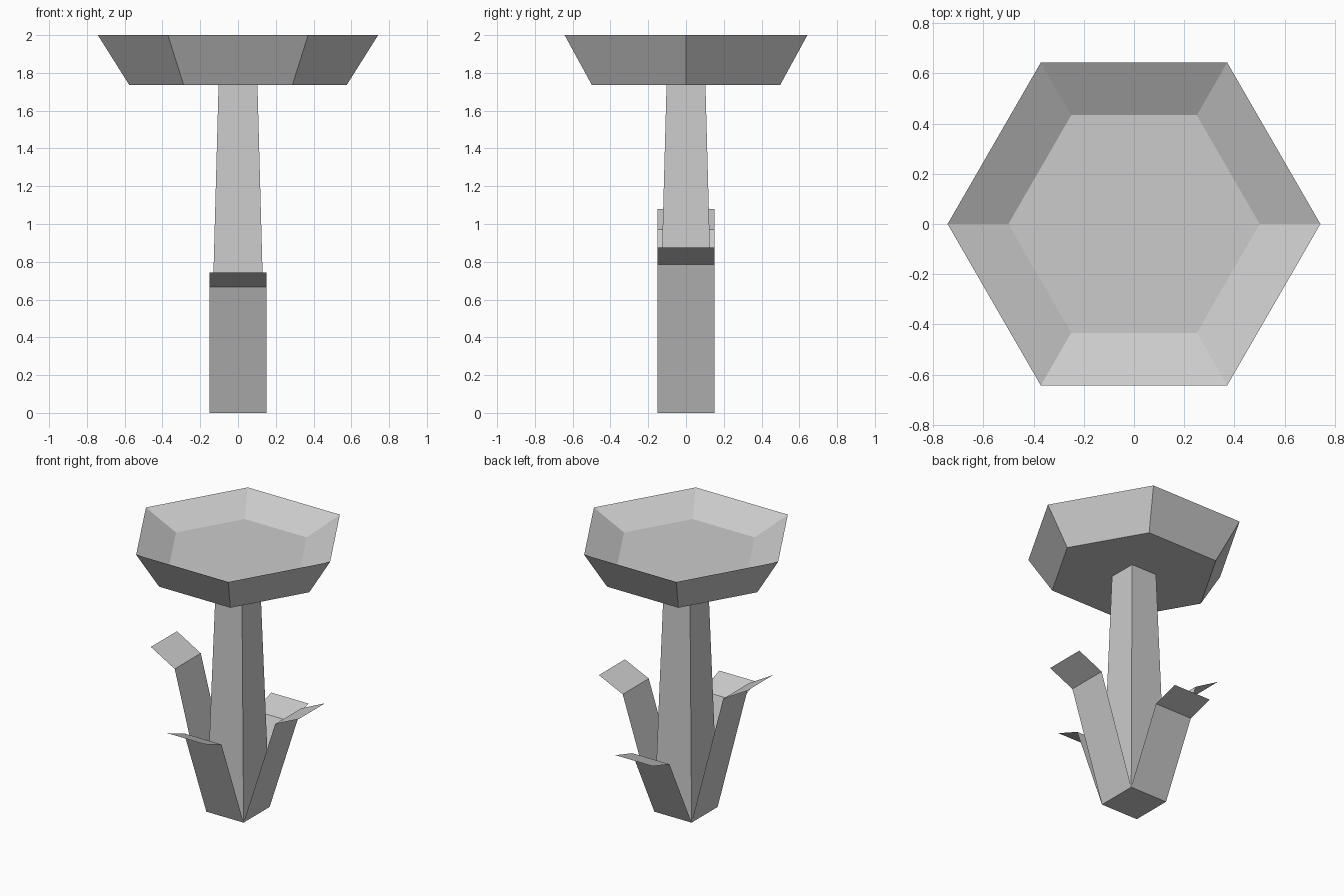
import bpy, bmesh
from math import cos, sin, pi
from mathutils import Matrix

if "Cube" in bpy.data.objects:
    bpy.data.objects.remove(bpy.data.objects["Cube"])


def finish(name, bm):
    mesh = bpy.data.meshes.new(name)
    bm.to_mesh(mesh)
    bm.free()
    obj = bpy.data.objects.new(name, mesh)
    bpy.context.collection.objects.link(obj)
    return obj


def lofted(name, sides, rings, phase=0.0, cap_end=True):
    """Stack of regular polygon rings (radius, z), capped at the ends."""
    bm = bmesh.new()
    loops = [[bm.verts.new((r * cos(phase + 2 * pi * i / sides),
                            r * sin(phase + 2 * pi * i / sides), z))
              for i in range(sides)] for r, z in rings]
    for a, b in zip(loops, loops[1:]):
        for i in range(sides):
            j = (i + 1) % sides
            bm.faces.new((a[i], a[j], b[j], b[i]))
    bm.faces.new(loops[0][::-1])
    if cap_end:
        bm.faces.new(loops[-1])
    return finish(name, bm)


def leaf(name, height, angle):
    """Folded sheet: steep blade from the stem foot, then a flatter tip."""
    bm = bmesh.new()
    profile = [(0.15, 0.0), (0.405, height * 0.899), (0.597, height)]
    rows = [[bm.verts.new((d, y, z)) for y in (-0.15, 0.15)] for d, z in profile]
    for a, b in zip(rows, rows[1:]):
        bm.faces.new((a[0], a[1], b[1], b[0]))
    bm.transform(Matrix.Rotation(angle, 4, 'Z'))
    return finish(name, bm)


# Tapered square stem, open where it meets the flower head
lofted("stem", 4, [(0.15 * 2 ** 0.5, 0.0), (0.103 * 2 ** 0.5, 1.735)],
       pi / 4, cap_end=False)

# Hexagonal flower cup: underside, outer wall, sharp rim, inner wall, floor
lofted("flower_cup", 6, [(0.575, 1.735), (0.742, 2.0), (0.5, 1.882)])

# Four leaves of different heights around the foot
for i, (side, height) in enumerate([("right", 0.875), ("back", 0.582),
                                    ("left", 1.08), ("front", 0.742)]):
    leaf(side + "_leaf", height, i * pi / 2)
